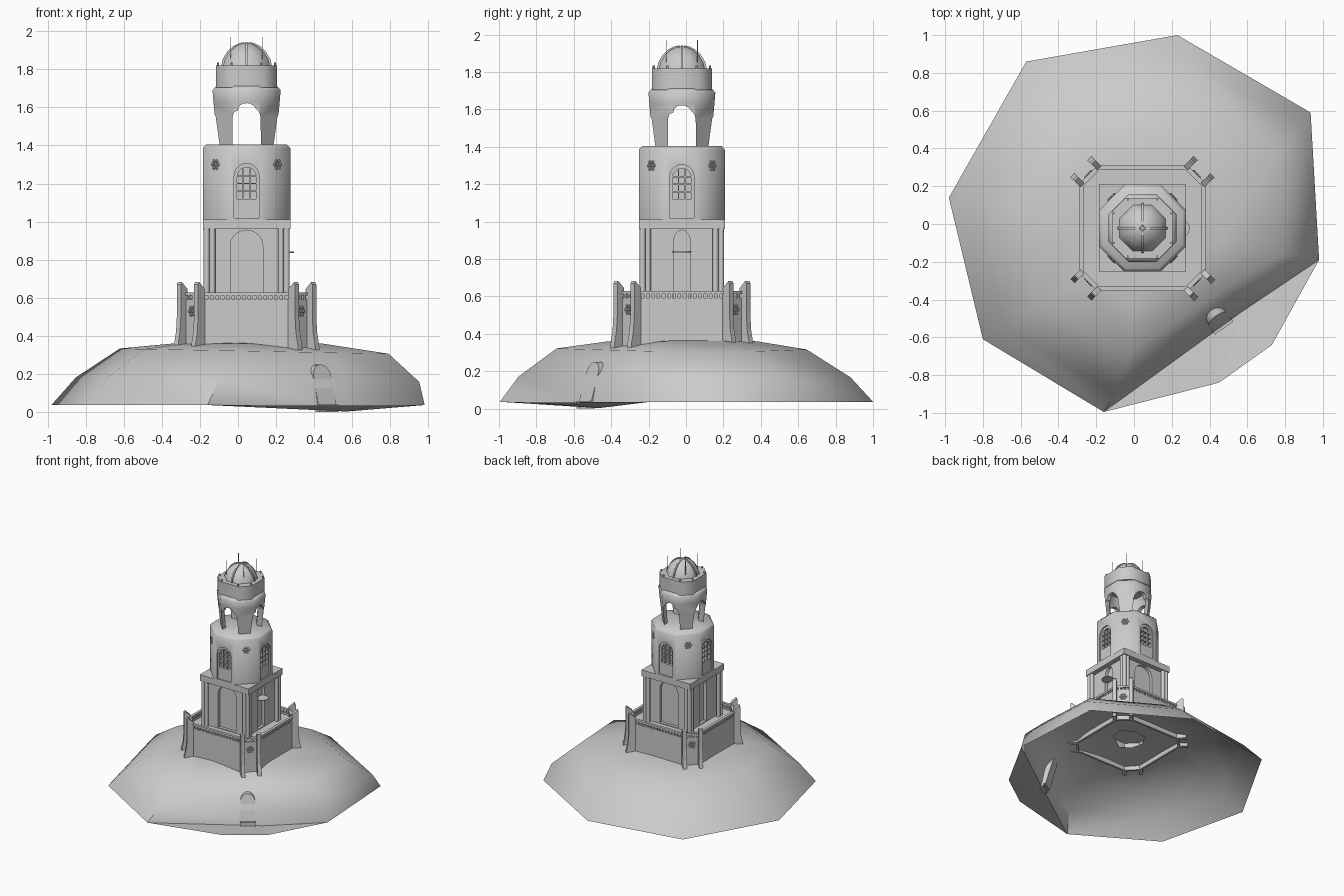
import bpy, bmesh, math
from mathutils import Matrix, Vector

if "Cube" in bpy.data.objects:
    bpy.data.objects.remove(bpy.data.objects["Cube"])

C = Vector((0.045, -0.022, 0))      # tower axis
QUARTERS = [0, 90, 180, 270]
DIAGONALS = [45, 135, 225, 315]


def finish(name, bm, smooth=None, loc=C):
    bmesh.ops.recalc_face_normals(bm, faces=bm.faces)
    me = bpy.data.meshes.new(name)
    bm.to_mesh(me)
    bm.free()
    ob = bpy.data.objects.new(name, me)
    ob.location = loc
    bpy.context.collection.objects.link(ob)
    if smooth:
        shade(ob, smooth)
    return ob


def activate(ob):
    bpy.ops.object.select_all(action='DESELECT')
    ob.select_set(True)
    bpy.context.view_layer.objects.active = ob


def shade(ob, deg):
    activate(ob)
    bpy.ops.object.shade_smooth_by_angle(angle=math.radians(deg))


def prism(bm, prof, y0, y1, ang=0):
    """Extrude an (x, z) profile along y, then turn it about the tower axis."""
    rot = Matrix.Rotation(math.radians(ang), 3, 'Z')
    a, b = [[bm.verts.new(rot @ Vector((x, y, z))) for x, z in prof] for y in (y0, y1)]
    bm.faces.new(a)
    bm.faces.new(b[::-1])
    for i in range(len(a)):
        j = (i + 1) % len(a)
        bm.faces.new((a[i], a[j], b[j], b[i]))


def box(bm, x0, x1, y0, y1, z0, z1, ang=0):
    prism(bm, [(x0, z0), (x1, z0), (x1, z1), (x0, z1)], y0, y1, ang)


def arch(w, z0, spring, top, n=10):
    arc = [(w * math.cos(math.pi * i / n), spring + (top - spring) * math.sin(math.pi * i / n))
           for i in range(n + 1)]
    return [(-w, z0), (w, z0)] + arc


def stack(bm, rings, closed=False):
    """Loft chamfered squares (half size, half flat length, z)."""
    loops = []
    for a, b, z in rings:
        pts = [(a, -b), (a, b), (b, a), (-b, a), (-a, b), (-a, -b), (-b, -a), (b, -a)]
        loops.append([bm.verts.new((x, y, z)) for x, y in pts])
    pairs = list(zip(loops, loops[1:])) + ([(loops[-1], loops[0])] if closed else [])
    for p, q in pairs:
        for i in range(8):
            j = (i + 1) % 8
            bm.faces.new((p[i], p[j], q[j], q[i]))
    if not closed:
        bm.faces.new(loops[0][::-1])
        bm.faces.new(loops[-1])


def octo(a, z):
    return (a, a * 0.4142, z)


def rod(bm, x, y, z0, z1, r, seg=8):
    bmesh.ops.create_cone(bm, cap_ends=True, segments=seg, radius1=r, radius2=r, depth=z1 - z0,
                          matrix=Matrix.Translation((x, y, (z0 + z1) / 2)))


def cut(ob, prof, y0, y1, ang):
    bm = bmesh.new()
    prism(bm, prof, y0, y1, ang)
    cutter = finish("cutter", bm)
    cutter.hide_render = True
    mod = ob.modifiers.new("cut", 'BOOLEAN')
    mod.operation, mod.solver, mod.object = 'DIFFERENCE', 'EXACT', cutter
    activate(ob)
    bpy.ops.object.modifier_apply(modifier="cut")
    bpy.data.objects.remove(cutter)


# hill: open shell lofted from an irregular outline, slightly lower on the right shoulder
outline = [(.23, 1), (.935, .59), (.98, -.19), (.57, -.465), (-.16, -.995), (-.8, -.61), (-.98, .14), (-.57, .86)]
bm = bmesh.new()
loops = []
for sx, sy, cx, cy, z, tilt in [(1, 1, 0, 0, .037, 0), (.92, .89, .05, -.01, .17, .012), (.72, .67, .085, -.025, .32, .014),
                                (.4, .4, .05, -.02, .36, 0), (.13, .13, .045, -.02, .376, 0)]:
    loops.append([bm.verts.new((cx + sx * x, cy + sy * y, z - tilt * x)) for x, y in outline])
loops[0][3].co.z = .003
for p, q in zip(loops, loops[1:]):
    for i in range(8):
        j = (i + 1) % 8
        bm.faces.new((p[i], p[j], q[j], q[i]))
finish("hill", bm, 60, (0, 0, 0))

# flat apron in front of the hill door
bm = bmesh.new()
v = [bm.verts.new(p) for p in [(.98, -.19, .037), (.57, -.465, .003), (-.16, -.995, .037), (.45, -.84, .034), (.73, -.64, .034)]]
for f in [(0, 1, 4), (1, 3, 4), (1, 2, 3)]:
    bm.faces.new([v[i] for i in f])
finish("apron", bm, None, (0, 0, 0))

# hill door leaning back with the slope, and its step
turn = Matrix.Rotation(math.radians(35), 4, 'Z') @ Matrix.Translation((.075, 0, 0))
lean = Matrix.Identity(4)
lean[1][2] = .3
bm = bmesh.new()
prism(bm, arch(.057, .02, .19, .25), -.722, -.68)
door = finish("hill_door", bm, None, (0, 0, 0))
door.data.transform(turn @ lean)
bm = bmesh.new()
box(bm, -.06, .06, -.725, -.69, 0, .04)
finish("hill_door_step", bm, None, (0, 0, 0)).data.transform(turn)

# terrace wall, floor, rail and balusters
bm = bmesh.new()
stack(bm, [(.33, .237, .325), (.33, .237, .592), (.312, .229, .592), (.312, .229, .325)], True)
finish("terrace_wall", bm)
bm = bmesh.new()
stack(bm, [(.318, .23, .565), (.318, .23, .578)])
finish("terrace_floor", bm)
bm = bmesh.new()
stack(bm, [(.333, .238, .612), (.333, .238, .628), (.31, .228, .628), (.31, .228, .612)], True)
finish("terrace_rail", bm)
bm = bmesh.new()
for a in QUARTERS:
    for i in range(-8, 9):
        box(bm, i * .028 - .007, i * .028 + .007, -.329, -.315, .59, .614, a)
for a in DIAGONALS:
    for x in (-.03, 0, .03):
        box(bm, x - .007, x + .007, -.399, -.386, .59, .614, a)
finish("terrace_balusters", bm)

# paired buttresses at each chamfered corner
bm = bmesh.new()
prof = [(.385, .325), (.464, .325), (.458, .36), (.445, .42), (.439, .5), (.439, .67), (.43, .682), (.388, .645)]
for a in DIAGONALS:
    for s in (-.064, .064):
        prism(bm, prof, s - .015, s + .015, a)
finish("buttresses", bm)

# lower square storey with arched recesses
bm = bmesh.new()
box(bm, -.19, .19, -.19, .19, .57, .965)
lower = finish("lower_storey", bm)
for a, w, spring in [(0, .085, .875), (90, .045, .89), (180, .085, .875), (270, .045, .89)]:
    cut(lower, arch(w, .585, spring, .955), -.25, -.165, a)
bm = bmesh.new()
box(bm, -.23, .23, -.23, .23, .96, 1.012)
finish("cornice", bm)

# corner column clusters
bm = bmesh.new()
for sx in (-1, 1):
    for sy in (-1, 1):
        for x, y in [(.21, .21), (.21, .18), (.18, .21)]:
            rod(bm, sx * x, sy * y, .575, .962, .016)
finish("corner_columns", bm, 50)

# balcony slab on the right face
bm = bmesh.new()
rod(bm, .2, 0, .836, .842, .05, 16)
finish("side_balcony", bm)

# octagonal upper storey with windows
bm = bmesh.new()
stack(bm, [octo(.23, 1.01), octo(.23, 1.385), octo(.212, 1.405)])
upper = finish("upper_storey", bm)
for a in QUARTERS:
    cut(upper, arch(.065, 1.02, 1.24, 1.305), -.26, -.22, a)
    cut(upper, arch(.05, 1.12, 1.235, 1.285), -.26, -.195, a)
shade(upper, 50)
bm = bmesh.new()
for a in QUARTERS:
    for x in (-.018, .018):
        box(bm, x - .003, x + .003, -.217, -.19, 1.115, 1.278, a)
    for z in (1.16, 1.2, 1.24):
        box(bm, -.05, .05, -.215, -.19, z - .003, z + .003, a)
finish("window_bars", bm)

# flower rosettes on the diagonal faces
bm = bmesh.new()
for a in DIAGONALS:
    for d, z in [(.23, 1.3), (.402, .53)]:
        for i in range(7):
            t, r = i * math.pi / 3, 0 if i == 6 else .021
            p = Matrix.Rotation(math.radians(a), 4, 'Z') @ Matrix.Translation((r * math.cos(t), -d, z + r * math.sin(t)))
            bmesh.ops.create_icosphere(bm, subdivisions=1, radius=.01, matrix=p)
finish("rosettes", bm)

# open belfry: flared tube pierced by shouldered arches
bm = bmesh.new()
stack(bm, [octo(.153, 1.4), octo(.174, 1.63), octo(.179, 1.69), octo(.16, 1.712),
           octo(.13, 1.712), octo(.145, 1.65), octo(.122, 1.4)], True)
belfry = finish("belfry", bm)
opening = ([(-.075, 1.39), (.075, 1.39), (.074, 1.55), (.066, 1.575)] + arch(.045, 1.58, 1.59, 1.622, 8)[3:-1]
           + [(-.045, 1.585), (-.066, 1.575), (-.074, 1.55)])
for a in (0, 90):
    cut(belfry, opening, -.3, .3, a)
shade(belfry, 50)

# drum, dome and ribs
bm = bmesh.new()
stack(bm, [(.16, .09, 1.705), (.16, .09, 1.82)])
finish("drum", bm, 50)
dome = [(.123, 1.815), (.115, 1.85), (.092, 1.888), (.062, 1.917), (.03, 1.933), (.006, 1.938)]
bm = bmesh.new()
stack(bm, [octo(r, z) for r, z in dome])
finish("dome", bm, 50)
bm = bmesh.new()
for a in QUARTERS:
    prism(bm, [(r + .01, z + .004) for r, z in dome] + [(r - .005, z - .005) for r, z in dome[::-1]], -.006, .006, a)
finish("dome_ribs", bm)

# thin spikes and rim posts
bm = bmesh.new()
for sx in (-1, 1):
    for sy in (-1, 1):
        rod(bm, sx * .083, sy * .083, 1.85, 1.97, .002, 6)
        rod(bm, sx * .15, sy * .078, 1.815, 1.835, .006, 6)
        rod(bm, sx * .078, sy * .15, 1.815, 1.835, .006, 6)
finish("spikes_and_posts", bm)
